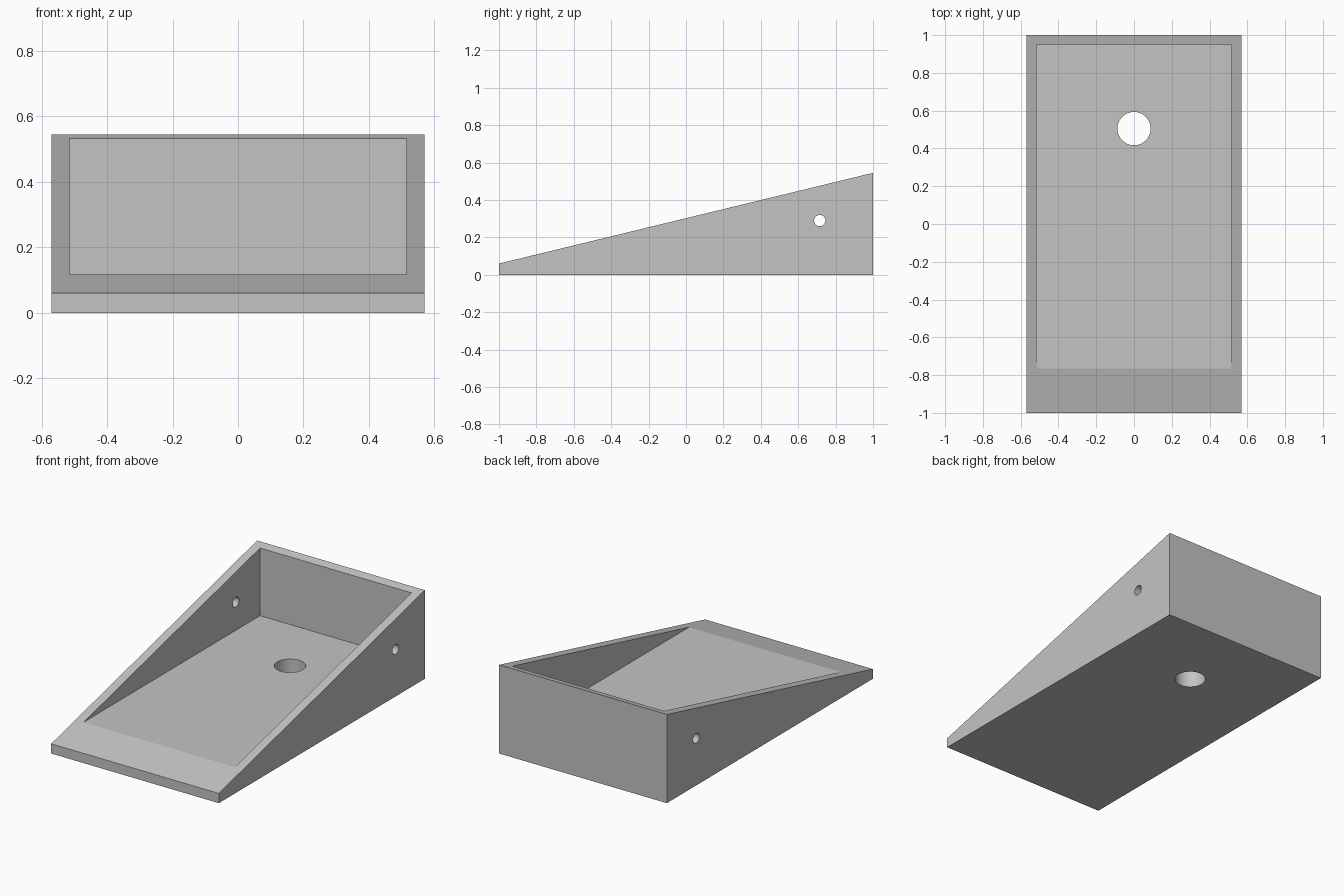
import bpy
import bmesh
from math import pi, radians
from mathutils import Matrix

cube = bpy.data.objects.get("Cube")
if cube:
    bpy.data.objects.remove(cube, do_unlink=True)

HALF_W, FRONT_H, BACK_H = 0.57, 0.06, 0.545
INNER_W, FLOOR_Z, INNER_BACK = 0.515, 0.117, 0.95

grey = bpy.data.materials.new("light grey")
grey.use_nodes = True
grey.diffuse_color = (0.55, 0.55, 0.55, 1)
grey.node_tree.nodes["Principled BSDF"].inputs["Base Color"].default_value = grey.diffuse_color


def make_object(name, bm):
    bmesh.ops.recalc_face_normals(bm, faces=bm.faces)
    mesh = bpy.data.meshes.new(name)
    bm.to_mesh(mesh)
    bm.free()
    mesh.materials.append(grey)
    obj = bpy.data.objects.new(name, mesh)
    bpy.context.collection.objects.link(obj)
    return obj


def prism(name, profile, half_width):
    """Extrude a (y, z) side profile across x."""
    bm = bmesh.new()
    face = bm.faces.new([bm.verts.new((-half_width, y, z)) for y, z in profile])
    moved = bmesh.ops.extrude_face_region(bm, geom=[face])["geom"]
    verts = [v for v in moved if isinstance(v, bmesh.types.BMVert)]
    bmesh.ops.translate(bm, verts=verts, vec=(2 * half_width, 0, 0))
    return make_object(name, bm)


def rod(name, centre, radius, length, turn=0):
    """Round cutter along z, or along x when turned about y."""
    bm = bmesh.new()
    bmesh.ops.create_cone(bm, cap_ends=True, segments=48, radius1=radius, radius2=radius,
                          depth=length,
                          matrix=Matrix.Translation(centre) @ Matrix.Rotation(turn, 4, "Y"))
    return make_object(name, bm)


# Wedge-shaped body
body = prism("wedge_tray", [(-1, 0), (1, 0), (1, BACK_H), (-1, FRONT_H)], HALF_W)

# Cutters: flat-floored recess, floor hole, cross hole through both side walls
cutters = [
    prism("recess_cutter", [(-0.95, FLOOR_Z), (INNER_BACK, FLOOR_Z),
                            (INNER_BACK, 1), (-0.95, 1)], INNER_W),
    rod("floor_hole_cutter", (0, 0.505, 0.05), 0.088, 0.4),
    rod("side_hole_cutter", (0, 0.715, 0.29), 0.03, 1.4, pi / 2),
]
for cutter in cutters:
    mod = body.modifiers.new(cutter.name, "BOOLEAN")
    mod.operation = "DIFFERENCE"
    mod.solver = "EXACT"
    mod.object = cutter

# Bake the cuts, then drop the cutters
bpy.context.view_layer.objects.active = body
body.select_set(True)
for mod in list(body.modifiers):
    bpy.ops.object.modifier_apply(modifier=mod.name)
for cutter in cutters:
    bpy.data.objects.remove(cutter, do_unlink=True)
bpy.ops.object.select_all(action="DESELECT")
body.select_set(True)
bpy.ops.object.shade_smooth_by_angle(angle=radians(12))
